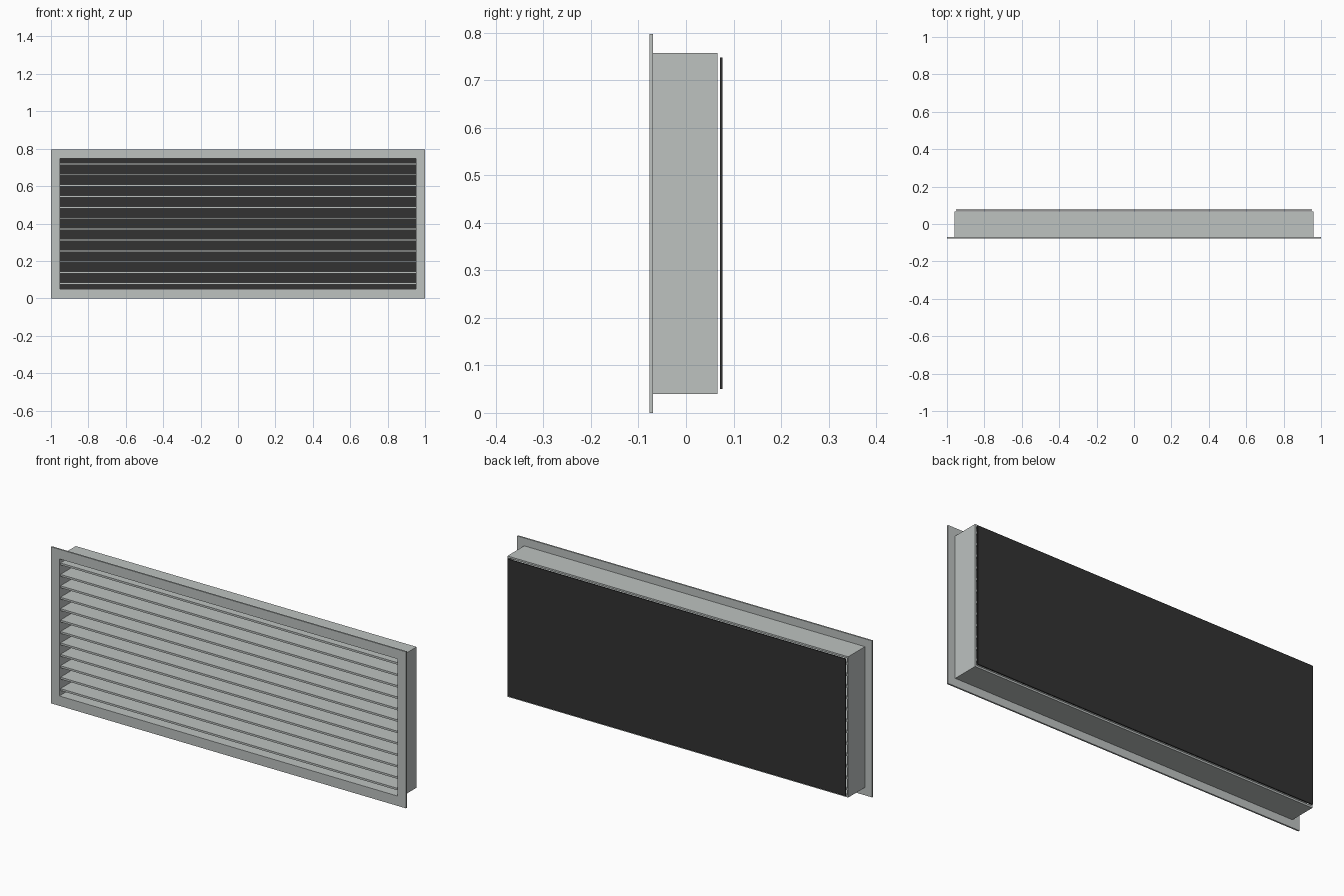
import bpy

if "Cube" in bpy.data.objects:
    bpy.data.objects.remove(bpy.data.objects["Cube"])

W, H = 1.0, 0.797          # half width and height of the flange
OX, OZ0, OZ1 = 0.953, 0.05, 0.748   # clear opening


def material(name, rgb):
    m = bpy.data.materials.new(name)
    m.diffuse_color = (*rgb, 1.0)
    m.use_nodes = True
    m.node_tree.nodes["Principled BSDF"].inputs["Base Color"].default_value = m.diffuse_color
    return m


metal = material("pale_grey_metal", (0.51, 0.54, 0.53))
dark = material("charcoal", (0.032, 0.032, 0.032))


def add_mesh(name, verts, faces, mat):
    me = bpy.data.meshes.new(name)
    me.from_pydata(verts, [], faces)
    me.materials.append(mat)
    ob = bpy.data.objects.new(name, me)
    bpy.context.collection.objects.link(ob)
    return ob


def box(name, x, y0, y1, z0, z1, mat):
    """Solid block spanning -x..x."""
    v = [(sx, y, z) for y in (y0, y1)
         for sx, z in ((-x, z0), (x, z0), (x, z1), (-x, z1))]
    f = [(0, 1, 2, 3), (7, 6, 5, 4)]
    f += [(i, i + 4, (i + 1) % 4 + 4, (i + 1) % 4) for i in range(4)]
    return add_mesh(name, v, f, mat)


def ring(name, x, z0, z1, y0, y1, mat):
    """Rectangular frame around the clear opening."""
    def loop(hx, a, b, y):
        return [(-hx, y, a), (hx, y, a), (hx, y, b), (-hx, y, b)]
    v = (loop(x, z0, z1, y0) + loop(OX, OZ0, OZ1, y0)
         + loop(OX, OZ0, OZ1, y1) + loop(x, z0, z1, y1))
    f = []
    for k in range(4):                 # front, inside, back, outside
        a, b = 4 * k, 4 * ((k + 1) % 4)
        for i in range(4):
            j = (i + 1) % 4
            f.append((a + i, a + j, b + j, b + i))
    return add_mesh(name, v, f, mat)


# Front flange and the duct collar behind it
ring("front_flange", W, 0.0, H, -0.077, -0.069, metal)
ring("duct_collar", 0.96, 0.04, 0.757, -0.069, 0.066, metal)

# Evenly spaced horizontal slats
N = 12
step = (OZ1 - OZ0) / N
for i in range(N):
    z = OZ0 + (i + 0.5) * step
    box(f"slat_{i + 1}", OX, -0.068, 0.064, z - 0.005, z + 0.005, metal)

# Dark screen floating just behind the collar
box("back_screen", OX, 0.072, 0.077, OZ0, OZ1, dark)
